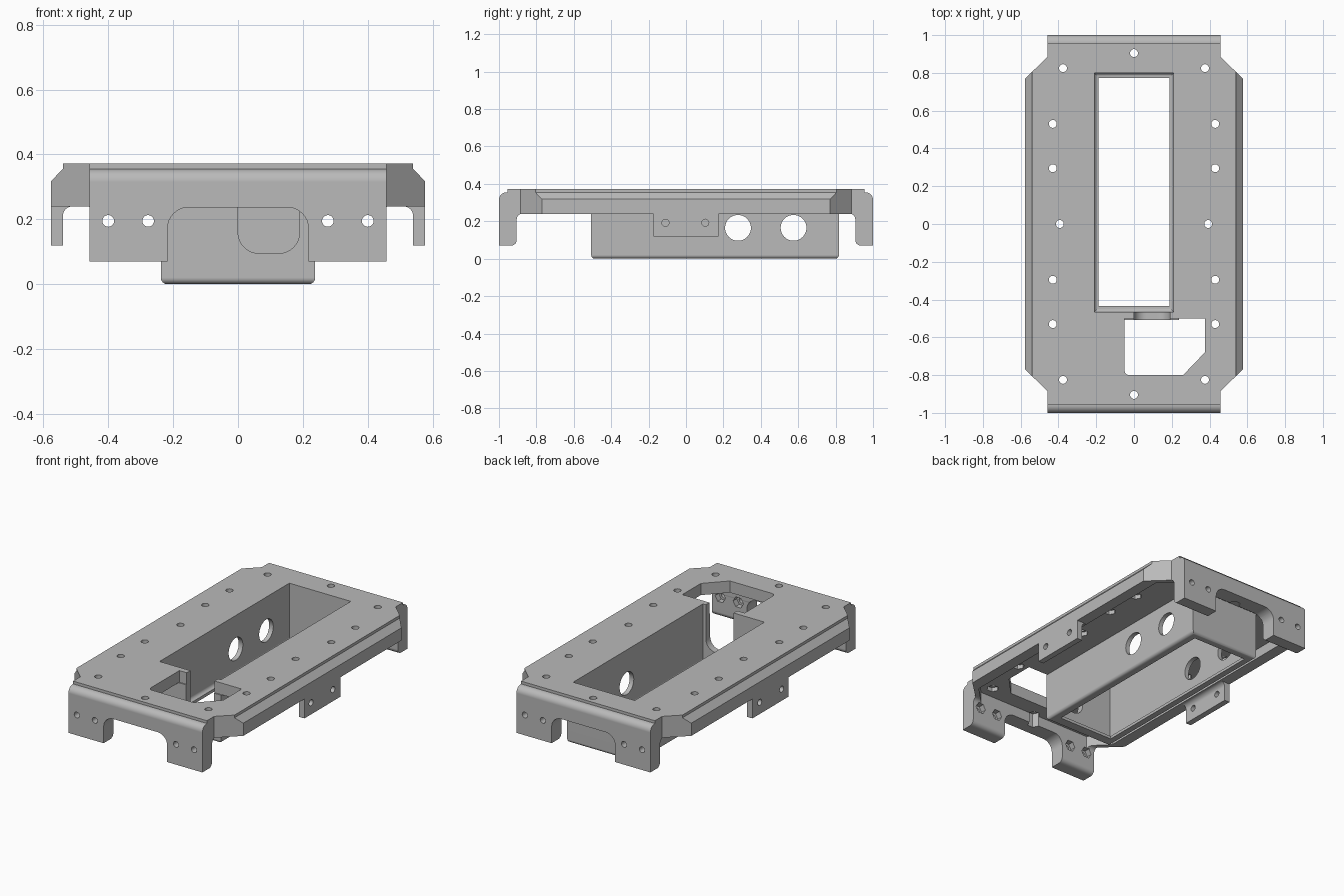
import bpy
import bmesh
import math
from mathutils import Vector

cube = bpy.data.objects.get("Cube")
if cube:
    bpy.data.objects.remove(cube, do_unlink=True)

grey = bpy.data.materials.new("matte_grey")
grey.use_nodes = True
GREY = (0.49, 0.49, 0.49, 1)
grey.diffuse_color = GREY
grey.node_tree.nodes["Principled BSDF"].inputs["Base Color"].default_value = GREY


def rounded(points, steps=8):
    """Points are (u, v) or (u, v, radius); right-angle corners get arcs."""
    out = []
    for i, p in enumerate(points):
        corner = Vector(p[:2])
        if len(p) < 3:
            out.append(corner)
            continue
        a = (Vector(points[i - 1][:2]) - corner).normalized() * p[2]
        b = (Vector(points[(i + 1) % len(points)][:2]) - corner).normalized() * p[2]
        for s in range(steps + 1):
            t = math.pi / 2 * s / steps
            out.append(corner + a + b - a * math.sin(t) - b * math.cos(t))
    # Drop coincident neighbours so that no face is degenerate
    return [p for i, p in enumerate(out) if (p - out[i - 1]).length > 0.0005]


def mirrored(half):
    return half + [(-p[0], *p[1:]) for p in reversed(half)]


def rect(u0, u1, v0, v1):
    return [(u0, v0), (u1, v0), (u1, v1), (u0, v1)]


def ring(u, v, r, sides):
    return [(u + r * math.cos(math.tau * i / sides),
             v + r * math.sin(math.tau * i / sides)) for i in range(sides)]


def prism(name, points, axis, lo, hi):
    """Extrude a 2D outline along an axis."""
    place = {"x": lambda u, v, w: (w, u, v),
             "y": lambda u, v, w: (u, w, v),
             "z": lambda u, v, w: (u, v, w)}[axis]
    bm = bmesh.new()
    outline = rounded(points)
    loops = [[bm.verts.new(place(u, v, w)) for u, v in outline] for w in (lo, hi)]
    bm.faces.new(loops[0])
    bm.faces.new(loops[1])
    n = len(outline)
    for i in range(n):
        j = (i + 1) % n
        bm.faces.new((loops[0][i], loops[0][j], loops[1][j], loops[1][i]))
    bmesh.ops.recalc_face_normals(bm, faces=bm.faces)
    mesh = bpy.data.meshes.new(name)
    bm.to_mesh(mesh)
    bm.free()
    ob = bpy.data.objects.new(name, mesh)
    bpy.context.collection.objects.link(ob)
    return ob


def bevel_bottom(ob, width, segments):
    bm = bmesh.new()
    bm.from_mesh(ob.data)
    low = min(v.co.z for v in bm.verts)
    edges = [e for e in bm.edges if all(v.co.z < low + 0.001 for v in e.verts)]
    bmesh.ops.bevel(bm, geom=edges, offset=width, segments=segments,
                    profile=0.5, affect="EDGES")
    bm.to_mesh(ob.data)
    bm.free()
    return ob


def select(ob):
    bpy.ops.object.select_all(action="DESELECT")
    ob.select_set(True)
    bpy.context.view_layer.objects.active = ob


def combine(targets, tool, operation="DIFFERENCE"):
    for ob in targets:
        select(ob)
        before = ob.data.copy()
        mod = ob.modifiers.new("cut", "BOOLEAN")
        mod.operation = operation
        mod.solver = "EXACT"
        mod.object = tool
        bpy.ops.object.modifier_apply(modifier=mod.name)
        # Keep the earlier shape if a cut leaves nothing
        if not ob.data.polygons:
            ob.data = before
    bpy.data.objects.remove(tool, do_unlink=True)


def cut(targets, points, axis, lo, hi):
    combine(targets, prism("cutter", points, axis, lo, hi))


# Frame: side profile with end legs and lugs, trimmed by end profile and plan
side_half = [(0.175, 0.12), (0.175, 0.24), (0.905, 0.24, 0.03), (0.905, 0.07, 0.03),
             (1, 0.07), (1, 0.355, 0.04), (0.955, 0.355), (0.955, 0.372)]
end_half = [(0.576, -0.1), (0.576, 0.318), (0.54, 0.355), (0.54, 0.5)]
plan_half = [(0.457, -1.1), (0.457, -0.885), (0.677, -0.674),
             (0.677, 0.674), (0.457, 0.885), (0.457, 1.1)]
frame = prism("frame", mirrored(side_half), "x", -0.8, 0.8)
combine([frame], prism("end_profile", mirrored(end_half), "y", -1.2, 1.2), "INTERSECT")
combine([frame], prism("plan", mirrored(plan_half), "z", -0.2, 0.6), "INTERSECT")

# Space between the side lugs, and notches between the legs
cut([frame], mirrored([(0.54, 0), (0.54, 0.24, 0.03)]), "y", -0.3, 0.3)
cut([frame], mirrored([(0.217, 0), (0.217, 0.237, 0.065)]), "y", -1.1, 1.1)

# Hollow underside
UNDER = 0.3
pocket_half = [(0.4, -0.903), (0.505, -0.798), (0.505, 0.798), (0.4, 0.903)]
cut([frame], mirrored(pocket_half), "z", 0.2, UNDER)

# Deep open tray hanging below the plate
tray = bevel_bottom(prism("tray", rect(-0.238, 0.238, -0.507, 0.818), "z", 0, UNDER), 0.02, 4)

# Tray opening with a rounded inner lip at the bottom
well = bevel_bottom(prism("well", rect(-0.21, 0.21, -0.465, 0.8), "z", 0.018, 0.6), 0.022, 5)
combine([frame, tray], well)
cut([tray], rect(-0.188, 0.188, -0.435, 0.772), "z", -0.1, 0.2)

# Access cut-out in the plate, and cable slot through the tray front
cut([frame], [(-0.05, -0.5), (-0.05, -0.8, 0.025), (0.26, -0.8), (0.375, -0.68), (0.375, -0.5)],
    "z", 0.1, 0.6)
cut([frame, tray], [(0, 0.6), (0, 0.095, 0.065), (0.19, 0.095, 0.065), (0.19, 0.6)],
    "y", -0.55, -0.45)

# Round side holes in the tray
for y in (0.278, 0.575):
    cut([tray], ring(y, 0.165, 0.069, 40), "x", -0.4, 0.4)

# Screw holes and nut recesses in the legs
for x in (-0.4, -0.277, 0.277, 0.4):
    cut([frame], ring(x, 0.195, 0.018, 20), "y", -1.1, 1.1)
    cut([frame], ring(x, 0.195, 0.035, 6), "y", -0.94, 0.94)

# Screw holes in the lugs
for y in (-0.11, 0.103):
    cut([frame], ring(y, 0.192, 0.019, 20), "x", -0.7, 0.7)

# Screw holes and nut recesses in the plate
spots = [(0, -0.905), (0, 0.905), (-0.393, 0), (0.393, 0)]
for s in (-1, 1):
    for x, y in ((0.376, 0.825), (0.43, 0.53), (0.43, 0.295)):
        spots += [(s * x, y), (s * x, -y)]
for x, y in spots:
    cut([frame], ring(x, y, 0.021, 20), "z", 0.2, 0.6)
    cut([frame], ring(x, y, 0.036, 6), "z", 0.2, UNDER + 0.025)

# Finish
for ob in (frame, tray):
    ob.data.materials.clear()
    ob.data.materials.append(grey)
    select(ob)
    bpy.ops.object.shade_smooth_by_angle(angle=math.radians(30))
    normals = ob.modifiers.new("clean_shading", "WEIGHTED_NORMAL")
    normals.keep_sharp = True
